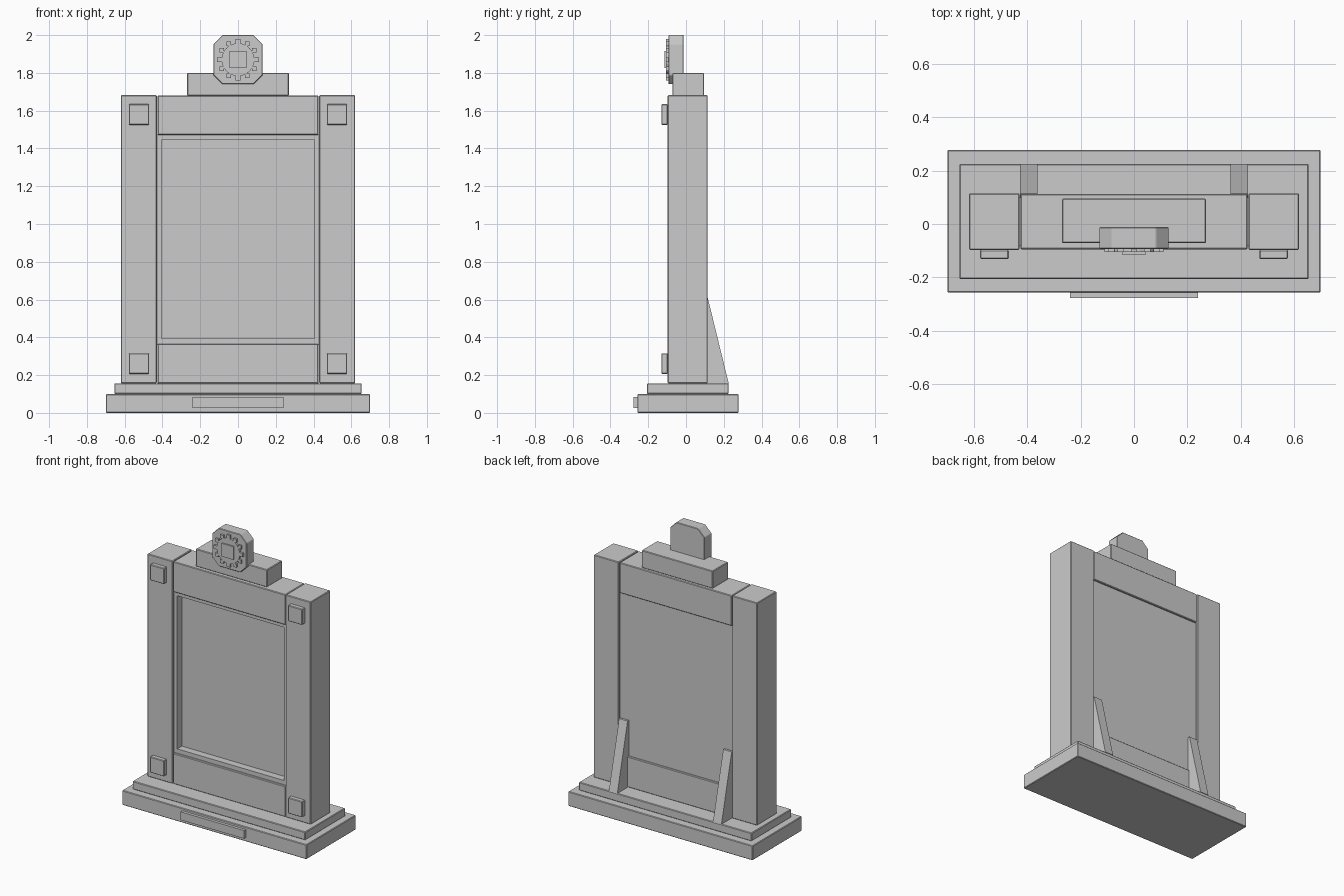
import bpy, bmesh, math

if "Cube" in bpy.data.objects:
    bpy.data.objects.remove(bpy.data.objects["Cube"])

stone = bpy.data.materials.new("plain grey")
stone.diffuse_color = (0.6, 0.6, 0.6, 1)
stone.use_nodes = True
stone.node_tree.nodes["Principled BSDF"].inputs["Base Color"].default_value = stone.diffuse_color


def finish(name, bm, bevel=0.0):
    bmesh.ops.recalc_face_normals(bm, faces=bm.faces)
    mesh = bpy.data.meshes.new(name)
    bm.to_mesh(mesh)
    bm.free()
    mesh.materials.append(stone)
    ob = bpy.data.objects.new(name, mesh)
    bpy.context.collection.objects.link(ob)
    if bevel:
        mod = ob.modifiers.new("edge", "BEVEL")
        mod.width = bevel
        mod.segments = 1
    return ob


def add_box(bm, x0, x1, y0, y1, z0, z1):
    verts = bmesh.ops.create_cube(bm, size=1)["verts"]
    bmesh.ops.scale(bm, vec=(x1 - x0, y1 - y0, z1 - z0), verts=verts)
    bmesh.ops.translate(bm, vec=((x0 + x1) / 2, (y0 + y1) / 2, (z0 + z1) / 2), verts=verts)


def box(name, x0, x1, y0, y1, z0, z1, bevel=0.004):
    bm = bmesh.new()
    add_box(bm, x0, x1, y0, y1, z0, z1)
    return finish(name, bm, bevel)


def add_prism(bm, points, offset):
    face = bm.faces.new([bm.verts.new(p) for p in points])
    ext = bmesh.ops.extrude_face_region(bm, geom=[face])["geom"]
    bmesh.ops.translate(bm, vec=offset, verts=[v for v in ext if isinstance(v, bmesh.types.BMVert)])


# Stepped base and name plate
box("base", -0.70, 0.70, -0.258, 0.278, 0, 0.10)
box("base_step", -0.655, 0.655, -0.207, 0.226, 0.10, 0.156)
box("name_plate", -0.24, 0.24, -0.278, -0.258, 0.027, 0.083, 0)

# Rails and recessed panel
box("top_rail", -0.426, 0.426, -0.095, 0.113, 1.472, 1.68)
box("bottom_rail", -0.426, 0.426, -0.095, 0.113, 0.156, 0.366)
box("panel", -0.43, 0.43, -0.03, 0.10, 0.36, 1.475, 0)

# Inner frame around the panel
box("frame_top", -0.43, 0.43, -0.08, -0.03, 1.445, 1.475, 0)
box("frame_bottom", -0.43, 0.43, -0.08, -0.03, 0.36, 0.395, 0)

# Left and right parts
for s, side in ((-1, "left"), (1, "right")):
    def pair(name, a, b, *rest):
        box(f"{name}_{side}", min(s * a, s * b), max(s * a, s * b), *rest)

    pair("pillar", 0.43, 0.62, -0.097, 0.115, 0.156, 1.682)
    pair("frame_side", 0.405, 0.43, -0.08, -0.03, 0.395, 1.445, 0)
    pair("lower_stud", 0.47, 0.578, -0.131, -0.097, 0.206, 0.315)
    pair("upper_stud", 0.47, 0.578, -0.131, -0.097, 1.525, 1.634)

    # Triangular rear brace
    bm = bmesh.new()
    x = s * 0.363
    add_prism(bm, [(x, 0.10, 0.156), (x, 0.226, 0.156), (x, 0.115, 0.61), (x, 0.10, 0.61)],
              (s * 0.064, 0, 0))
    finish(f"brace_{side}", bm)

# Crest block
box("crest", -0.27, 0.27, -0.072, 0.096, 1.68, 1.80)

# Chamfered medallion
cz, r, c = 1.87, 0.13, 0.082
bm = bmesh.new()
outline = [(c, r), (r, c), (r, -c), (c, -r), (-c, -r), (-r, -c), (-r, c), (-c, r)]
add_prism(bm, [(x, -0.093, cz + z) for x, z in outline], (0, 0.081, 0))
finish("medallion", bm, 0.003)

# Cog emblem with square teeth
bm = bmesh.new()
ring = [(0.087 * math.cos(i * math.tau / 24), -0.106, cz + 0.087 * math.sin(i * math.tau / 24))
        for i in range(24)]
add_prism(bm, ring, (0, 0.014, 0))
for i in range(12):
    a = i * math.tau / 12
    x, z, h = 0.098 * math.cos(a), cz + 0.098 * math.sin(a), 0.012
    add_box(bm, x - h, x + h, -0.106, -0.092, z - h, z + h)
finish("cog", bm)
box("cog_hub", -0.045, 0.045, -0.115, -0.10, cz - 0.045, cz + 0.045, 0)
